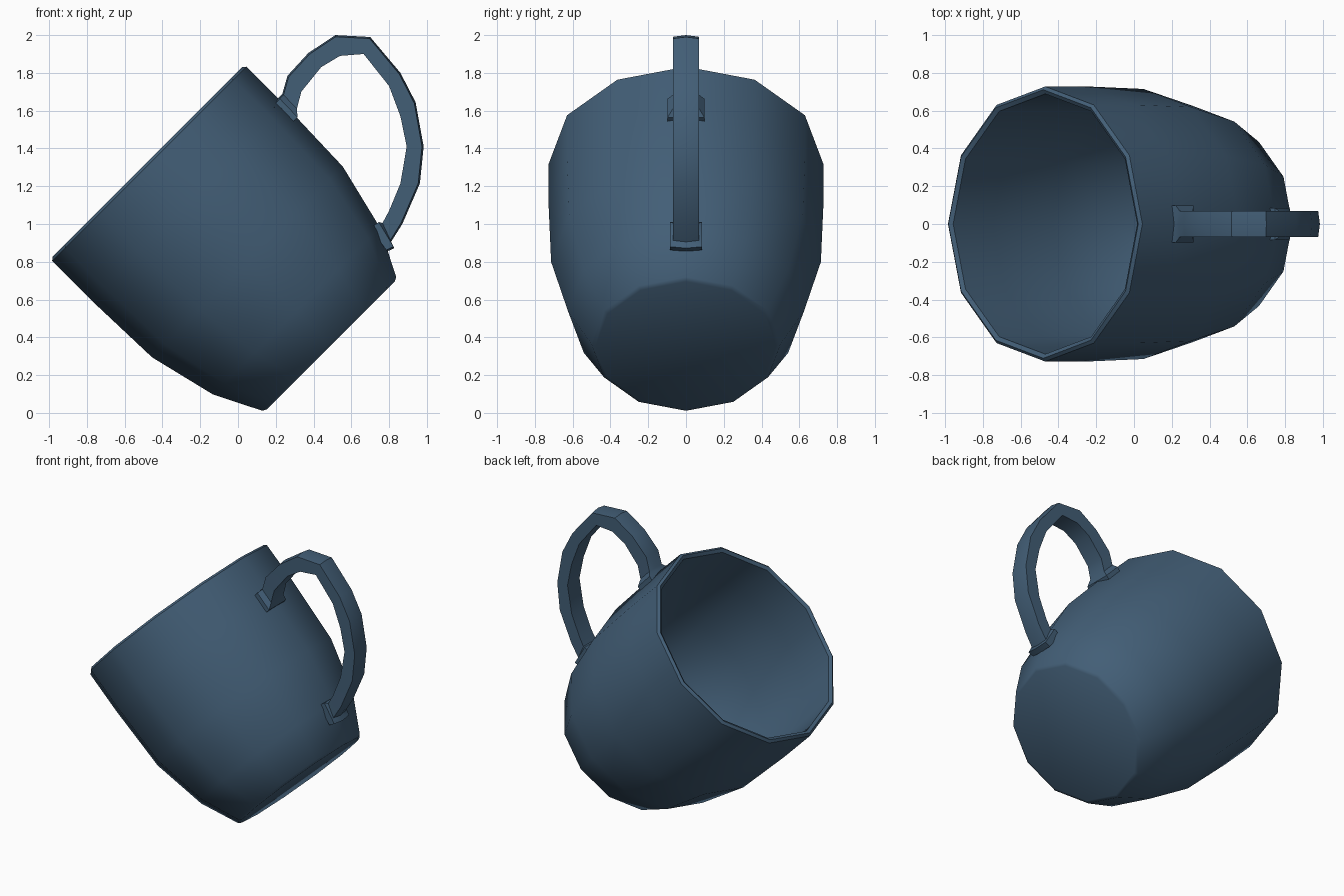
import bpy, math
from mathutils import Matrix, Vector

if "Cube" in bpy.data.objects:
    bpy.data.objects.remove(bpy.data.objects["Cube"])

glaze = bpy.data.materials.new("blue_glaze")
glaze.diffuse_color = (0.055, 0.112, 0.182, 1)
glaze.use_nodes = True
glaze.node_tree.nodes["Principled BSDF"].inputs["Base Color"].default_value = glaze.diffuse_color


def make_object(name, verts, faces, angle):
    mesh = bpy.data.meshes.new(name)
    mesh.from_pydata(verts, [], faces)
    mesh.materials.append(glaze)
    ob = bpy.data.objects.new(name, mesh)
    bpy.context.collection.objects.link(ob)
    bpy.ops.object.select_all(action='DESELECT')
    ob.select_set(True)
    bpy.context.view_layer.objects.active = ob
    bpy.ops.object.mode_set(mode='EDIT')
    bpy.ops.mesh.select_all(action='SELECT')
    bpy.ops.mesh.normals_make_consistent(inside=False)
    bpy.ops.object.mode_set(mode='OBJECT')
    bpy.ops.object.shade_smooth_by_angle(angle=math.radians(angle))
    return ob


def skin(rings):
    """Join equal-length vertex rings into a capped tube."""
    n = len(rings[0])
    faces = [(i * n + j, i * n + (j + 1) % n, (i + 1) * n + (j + 1) % n, (i + 1) * n + j)
             for i in range(len(rings) - 1) for j in range(n)]
    last = (len(rings) - 1) * n
    faces += [tuple(reversed(range(n))), tuple(range(last, last + n))]
    return [v for r in rings for v in r], faces


# Mug body: twelve-sided hollow lathe (radius, height), tipped 45 degrees
profile = [(0.478, 0.0), (0.501, 0.012), (0.625, 0.258), (0.714, 0.625),
           (0.728, 1.07), (0.727, 1.36), (0.71, 1.374), (0.688, 1.36),
           (0.686, 1.07), (0.672, 0.63), (0.585, 0.28), (0.455, 0.06)]
tilt = Matrix.Translation((0.492, 0, 0.357)) @ Matrix.Rotation(-math.pi / 4, 4, 'Y')
SIDES = 12
rings = [[tilt @ Vector((r * math.cos(math.tau * k / SIDES),
                         r * math.sin(math.tau * k / SIDES), h))
          for k in range(SIDES)] for r, h in profile]
make_object("mug_body", *skin(rings), 40)

# Handle: outer point, inner point and half width at each station, flared at the feet
stations = [
    ((0.18, 1.63), (0.28, 1.53), 0.097),
    ((0.215, 1.67), (0.315, 1.565), 0.097),
    ((0.235, 1.69), (0.312, 1.61), 0.070),
    ((0.262, 1.785), (0.335, 1.70), 0.068),
    ((0.372, 1.905), (0.44, 1.83), 0.068),
    ((0.515, 2.00), (0.54, 1.89), 0.068),
    ((0.70, 1.99), (0.665, 1.90), 0.068),
    ((0.86, 1.80), (0.80, 1.73), 0.068),
    ((0.94, 1.645), (0.86, 1.57), 0.068),
    ((0.983, 1.41), (0.893, 1.41), 0.068),
    ((0.963, 1.215), (0.86, 1.215), 0.068),
    ((0.87, 1.00), (0.80, 1.07), 0.068),
    ((0.81, 0.905), (0.765, 1.005), 0.070),
    ((0.828, 0.872), (0.745, 1.01), 0.085),
    ((0.79, 0.855), (0.70, 0.98), 0.085),
]
rings = []
for outer, inner, w in stations:
    o, i = Vector((outer[0], 0, outer[1])), Vector((inner[0], 0, inner[1]))
    edge = o + (i - o).normalized() * 0.009
    side = Vector((0, w, 0))
    rings.append([o, edge + side, i + side, i - side, edge - side])
make_object("mug_handle", *skin(rings), 35)
